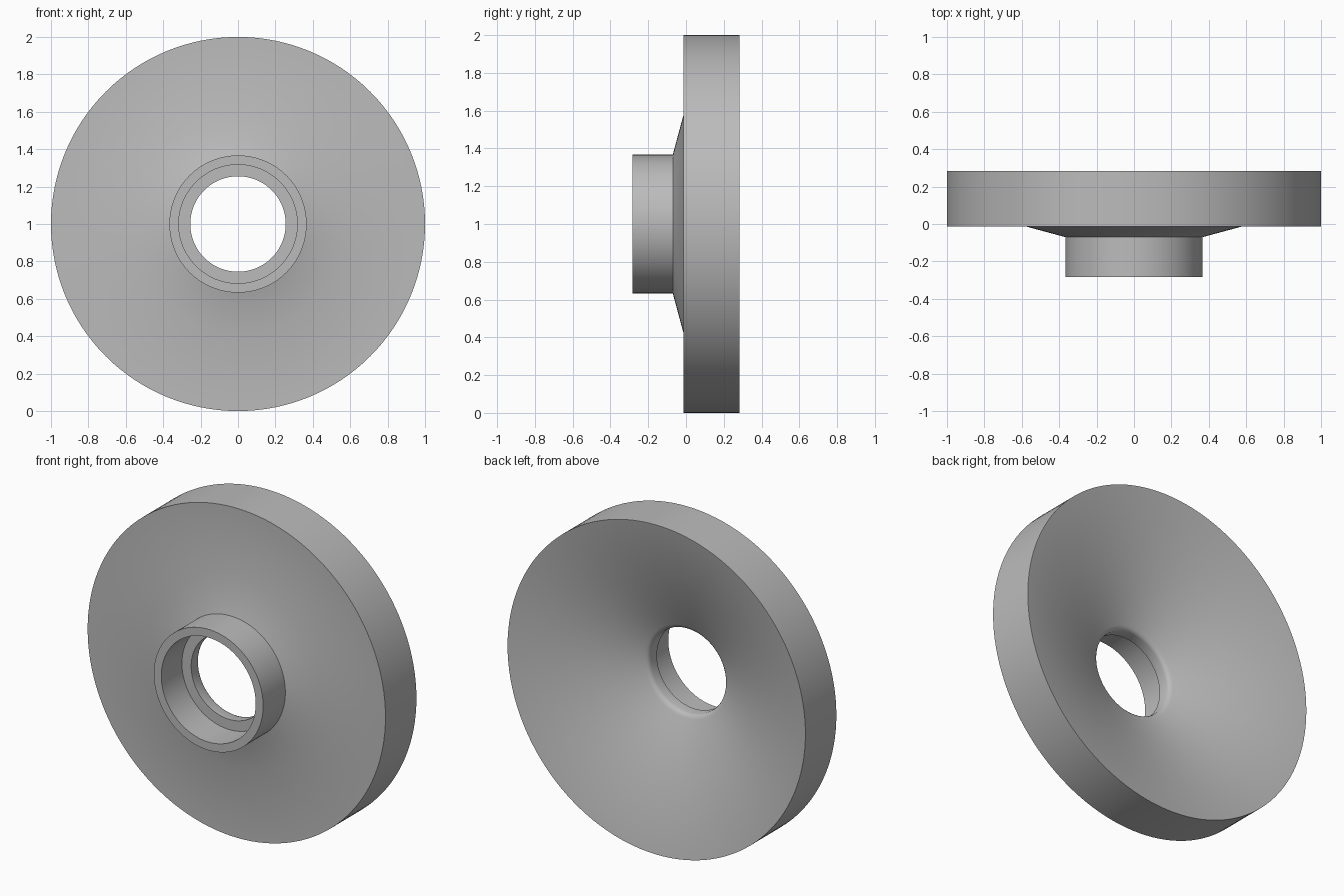
import bpy, bmesh, math
from mathutils import Vector

cube = bpy.data.objects.get("Cube")
if cube:
    bpy.data.objects.remove(cube, do_unlink=True)

# Single plain grey material
grey = bpy.data.materials.new("plain grey")
grey.use_nodes = True
colour = (0.5, 0.5, 0.5, 1)
grey.diffuse_color = colour
grey.node_tree.nodes["Principled BSDF"].inputs["Base Color"].default_value = colour


def lathe(name, profile, segments=128):
    """Turn a closed (radius, y) profile around the front-to-back axis."""
    bm = bmesh.new()
    verts = [bm.verts.new((r, y, 0)) for r, y in profile]
    edges = [bm.edges.new((a, b)) for a, b in zip(verts, verts[1:] + verts[:1])]
    bmesh.ops.spin(bm, geom=verts + edges, cent=(0, 0, 0), axis=(0, 1, 0),
                   angle=math.tau, steps=segments, use_duplicate=False)
    bmesh.ops.remove_doubles(bm, verts=bm.verts, dist=1e-4)
    bmesh.ops.translate(bm, vec=Vector((0, 0, 1)), verts=bm.verts)
    bmesh.ops.recalc_face_normals(bm, faces=bm.faces)
    mesh = bpy.data.meshes.new(name)
    bm.to_mesh(mesh)
    bm.free()
    mesh.materials.append(grey)
    obj = bpy.data.objects.new(name, mesh)
    bpy.context.collection.objects.link(obj)
    return obj


back, front, flange = 0.283, -0.283, -0.014
hub, bore, hole = 0.367, 0.317, 0.255

# Flange with front hub, stepped bore and dished back
profile = [
    (bore, front), (hub, front),                # hub lip
    (hub, -0.07), (0.575, flange),              # hub wall and cone
    (1.0, flange), (1.0, back), (0.996, back),  # flat front and rim
    (0.28, 0.0), (0.268, -0.006),               # dish and rounded throat
    (0.259, -0.015), (hole, -0.028),
    (hole, -0.085), (bore, -0.085),             # hole and bore step
]
body = lathe("dished_flange", profile)

bpy.ops.object.select_all(action='DESELECT')
body.select_set(True)
bpy.context.view_layer.objects.active = body
bpy.ops.object.shade_smooth_by_angle(angle=math.radians(30))
